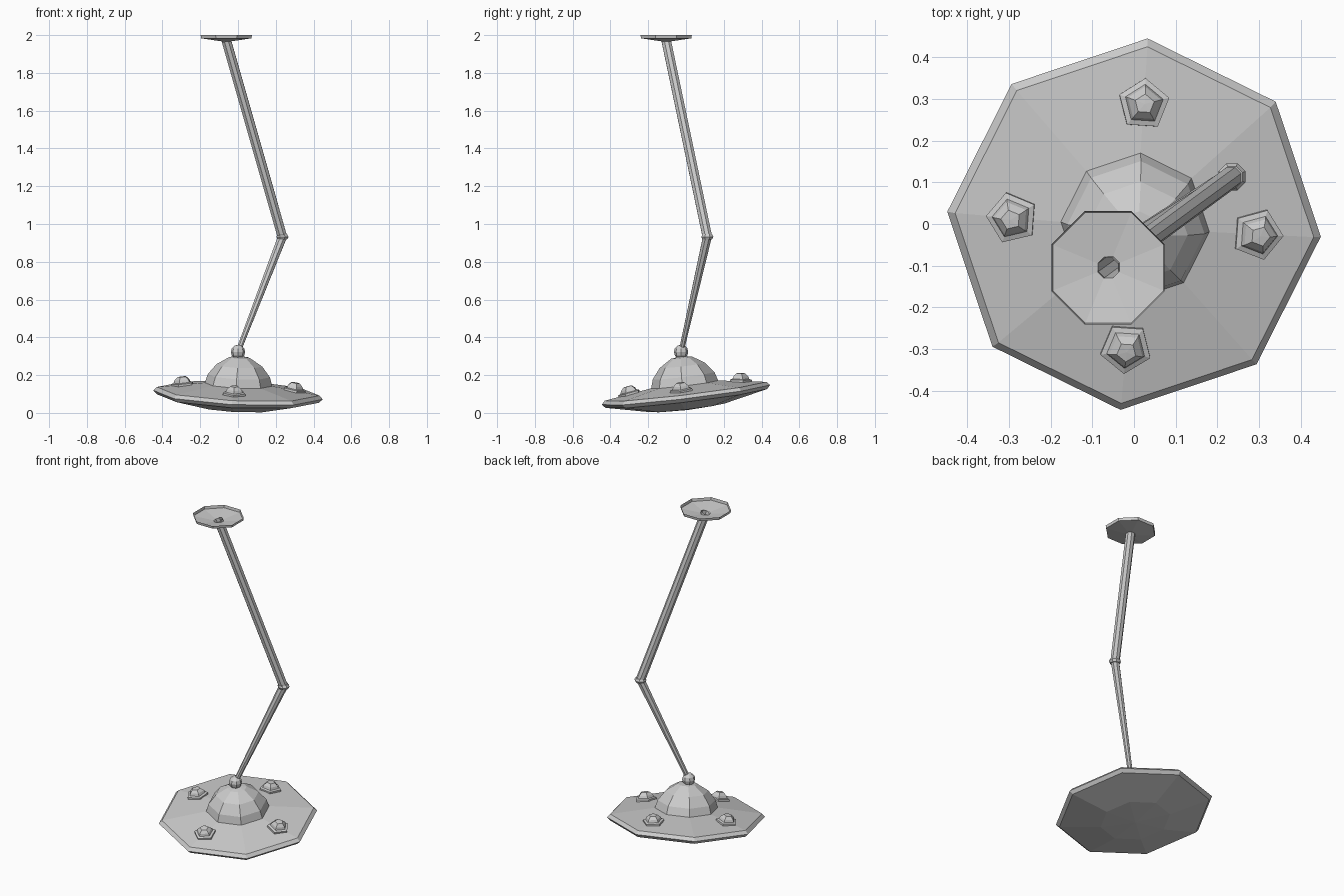
import bpy, math
from mathutils import Vector, Matrix

if "Cube" in bpy.data.objects:
    bpy.data.objects.remove(bpy.data.objects["Cube"])

UP = Vector((0, 0, 1))


def lathe(name, profile, sides, matrix=Matrix(), turn=0.0):
    """Flat-shaded solid of revolution; profile = (radius, height), bottom to top."""
    verts, faces, rings = [], [], []
    for r, z in profile:
        start = len(verts)
        if r == 0:
            verts.append(matrix @ Vector((0, 0, z)))
            rings.append([start] * sides)
        else:
            for i in range(sides):
                a = math.radians(turn) + math.tau * i / sides
                verts.append(matrix @ Vector((r * math.cos(a), r * math.sin(a), z)))
            rings.append(list(range(start, start + sides)))
    for lo, hi in zip(rings, rings[1:]):
        for i in range(sides):
            j = (i + 1) % sides
            faces.append(list(dict.fromkeys((lo[i], lo[j], hi[j], hi[i]))))
    mesh = bpy.data.meshes.new(name)
    mesh.from_pydata(verts, [], faces)
    mesh.update()
    obj = bpy.data.objects.new(name, mesh)
    bpy.context.collection.objects.link(obj)
    return obj


def rod(name, a, b, ra, rb):
    """Open eight-sided tube between two points."""
    d = b - a
    m = Matrix.Translation(a) @ UP.rotation_difference(d).to_matrix().to_4x4()
    lathe(name, [(ra, 0), (rb, d.length)], 8, m, 22.5)


# Tilted frame shared by the saucer, dome and lamps
tilt = UP.rotation_difference(Vector((0.045, -0.12, 1))).to_matrix().to_4x4()
frame = Matrix.Translation((0, 0, 0.0925)) @ tilt
TURN = -4

# Saucer body
lathe("saucer_body", [(0, -0.078), (0.2, -0.066), (0.432, -0.016), (0.45, 0.003),
                      (0.432, 0.022), (0.17, 0.06), (0, 0.06)], 8, frame, TURN)

# Dome on top
lathe("saucer_dome", [(0.18, 0.055), (0.165, 0.105), (0.122, 0.16),
                      (0.055, 0.202), (0, 0.21)], 8, frame, TURN)

# Four five-sided lamps lying on the sloped upper surface
for k, part in enumerate(("right", "back", "left", "front")):
    m = (frame @ Matrix.Rotation(math.radians(TURN + 90 * k), 4, 'Z')
         @ Matrix.Translation((0.295, 0, 0.042))
         @ Matrix.Rotation(math.radians(8), 4, 'Y'))
    lathe("lamp_" + part, [(0.063, -0.006), (0.063, 0.008), (0.048, 0.012),
                           (0.042, 0.026), (0.024, 0.042), (0, 0.043)], 5, m)

# Ball above the dome
ball = Vector((0.0, -0.026, 0.323))
R = 0.038
lathe("ball_joint", [(0 if i in (0, 6) else R * math.sin(math.pi * i / 6),
                      -R * math.cos(math.pi * i / 6)) for i in range(7)],
      8, Matrix.Translation(ball))

# Bent stem with a collar at the elbow
elbow = Vector((0.235, 0.113, 0.932))
top = Vector((-0.062, -0.105, 1.972))
rod("lower_stem", ball, elbow, 0.014, 0.025)
rod("upper_stem", elbow, top, 0.027, 0.027)
lathe("elbow_collar", [(0, -0.016), (0.027, -0.014), (0.035, 0),
                       (0.027, 0.014), (0, 0.016)], 8, Matrix.Translation(elbow), 22.5)

# Open shallow ceiling cup
lathe("ceiling_cup", [(0.027, 1.967), (0.144, 1.983), (0.147, 2.0)], 8,
      Matrix.Translation((top.x, top.y, 0)), 22.5)
